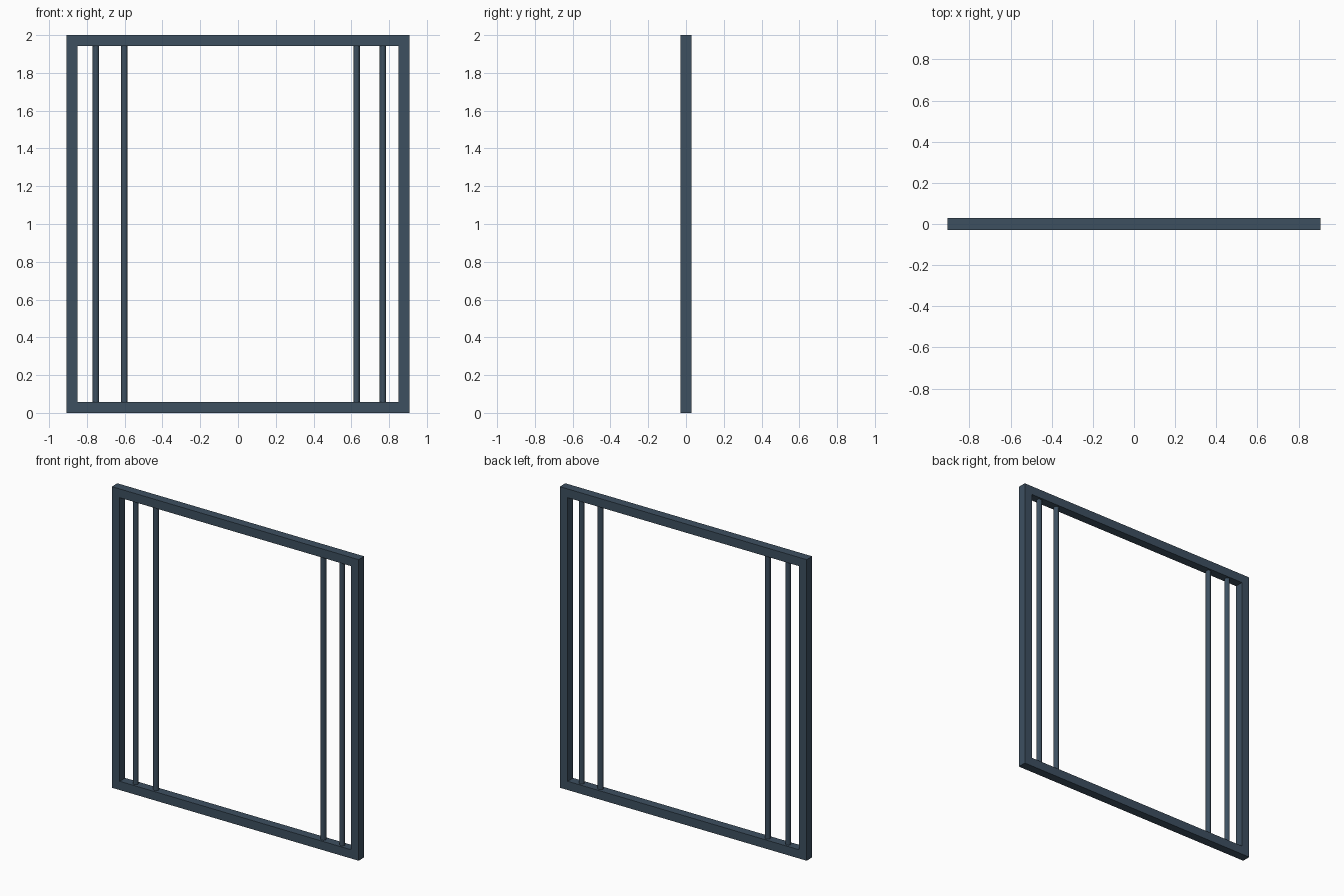
import bpy, bmesh

if "Cube" in bpy.data.objects:
    bpy.data.objects.remove(bpy.data.objects["Cube"])

mat = bpy.data.materials.new("dark slate blue")
mat.diffuse_color = (0.047, 0.08, 0.118, 1)
mat.use_nodes = True
mat.node_tree.nodes["Principled BSDF"].inputs["Base Color"].default_value = mat.diffuse_color

W, H, T = 0.907, 2.0, 0.058   # half width, height, bar thickness


def finish(bm, name):
    bmesh.ops.recalc_face_normals(bm, faces=bm.faces)
    me = bpy.data.meshes.new(name)
    bm.to_mesh(me)
    bm.free()
    me.materials.append(mat)
    ob = bpy.data.objects.new(name, me)
    bpy.context.collection.objects.link(ob)
    return ob


# rectangular outer frame: outer and inner loops at front and back
def loop(bm, inset, y):
    x = W - inset
    return [bm.verts.new(p) for p in ((-x, y, inset), (x, y, inset),
                                      (x, y, H - inset), (-x, y, H - inset))]


bm = bmesh.new()
rings = [loop(bm, 0, -T / 2), loop(bm, T, -T / 2), loop(bm, T, T / 2), loop(bm, 0, T / 2)]
for k in range(4):
    a, b = rings[k], rings[(k + 1) % 4]
    for i in range(4):
        j = (i + 1) % 4
        bm.faces.new((a[i], a[j], b[j], b[i]))
finish(bm, "outer_frame")

# slim round upright rods, two near each side
for n, x in enumerate((-0.752, -0.602, 0.628, 0.767)):
    bm = bmesh.new()
    bmesh.ops.create_cone(bm, cap_ends=True, segments=12, radius1=0.0172,
                          radius2=0.0172, depth=H - 2 * T)
    bmesh.ops.translate(bm, verts=bm.verts, vec=(x, 0, H / 2))
    finish(bm, f"upright_rod_{n + 1}")
